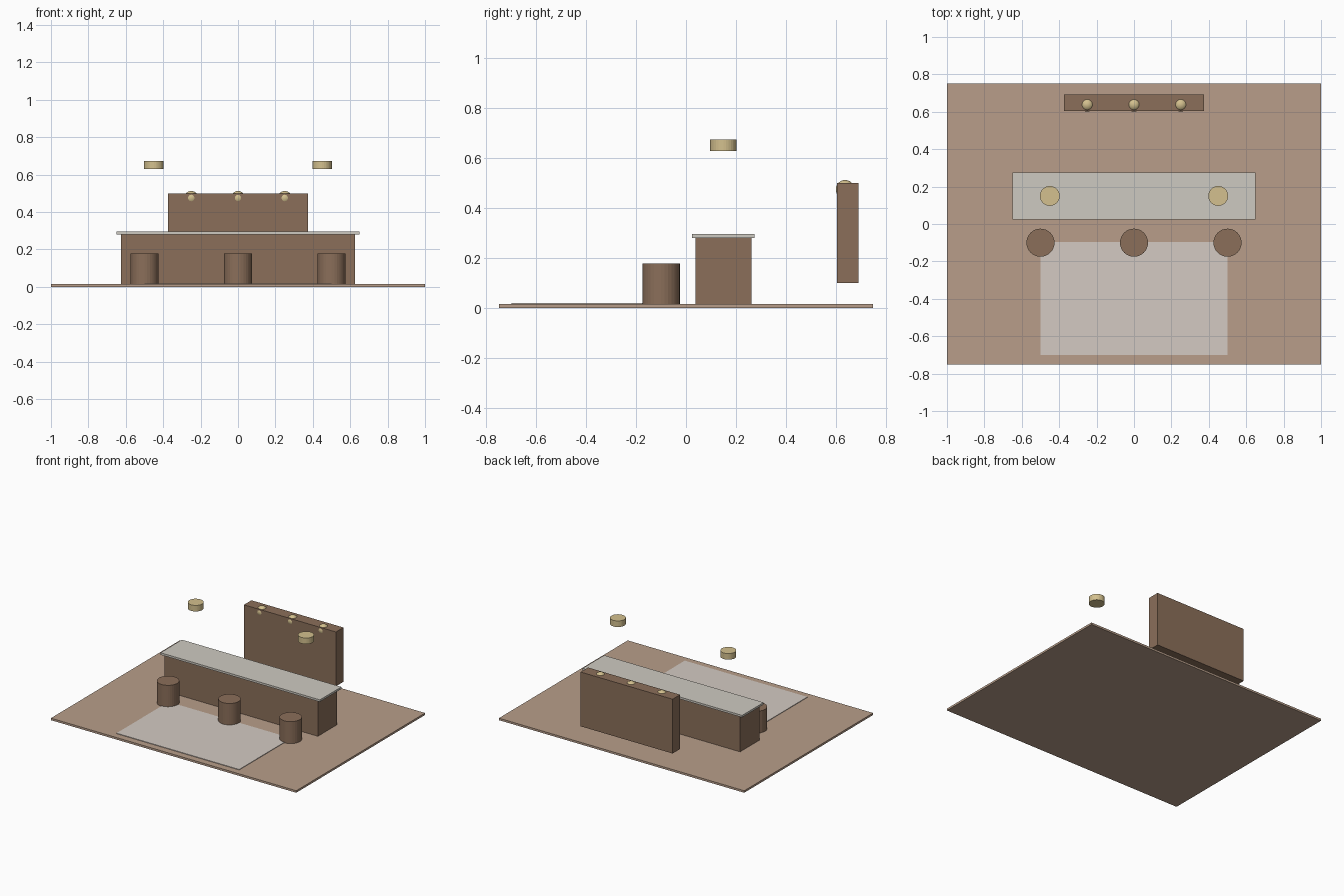
import bpy

if "Cube" in bpy.data.objects:
    bpy.data.objects.remove(bpy.data.objects["Cube"])


def srgb(hex_code):
    """Convert a hex colour to linear RGBA."""
    out = []
    for i in (0, 2, 4):
        c = int(hex_code[i:i + 2], 16) / 255
        out.append(c / 12.92 if c <= 0.04045 else ((c + 0.055) / 1.055) ** 2.4)
    return (*out, 1.0)


def material(name, hex_code):
    mat = bpy.data.materials.new(name)
    mat.use_nodes = True
    colour = srgb(hex_code)
    mat.diffuse_color = colour
    bsdf = next(n for n in mat.node_tree.nodes if n.type == 'BSDF_PRINCIPLED')
    bsdf.inputs["Base Color"].default_value = colour
    return mat


floor_tan = material("floor tan", "B89E8A")
wood_brown = material("wood brown", "8B6F5A")
stone_grey = material("stone grey", "CECAC1")
rug_beige = material("rug beige", "D3CAC2")
brass = material("brass", "D3C08E")


def finish(name, mat):
    obj = bpy.context.object
    obj.name = name
    obj.data.name = name
    obj.data.materials.append(mat)
    return obj


def box(name, mat, x_half, y_range, z_range):
    """Box centred on x = 0."""
    (y0, y1), (z0, z1) = y_range, z_range
    bpy.ops.mesh.primitive_cube_add(size=1, location=(0, (y0 + y1) / 2, (z0 + z1) / 2))
    bpy.context.object.scale = (2 * x_half, y1 - y0, z1 - z0)
    bpy.ops.object.transform_apply(location=False, rotation=False, scale=True)
    return finish(name, mat)


def drum(name, mat, x, y, radius, z_range):
    z0, z1 = z_range
    bpy.ops.mesh.primitive_cylinder_add(vertices=32, radius=radius, depth=z1 - z0,
                                        location=(x, y, (z0 + z1) / 2))
    return finish(name, mat)


# Floor and rug
box("floor", floor_tan, 1.0, (-0.75, 0.75), (0, 0.015))
box("rug", rug_beige, 0.5, (-0.7, -0.095), (0.01, 0.019))

# Bar counter with overhanging top
box("counter_base", wood_brown, 0.625, (0.0375, 0.2625), (0.004, 0.28))
box("counter_top", stone_grey, 0.65, (0.025, 0.275), (0.28, 0.295))

# Hanging back panel
box("back_panel", wood_brown, 0.375, (0.605, 0.692), (0.1, 0.5))

# Round stools and the bulbs set into the panel
for i, side in enumerate((-1, 0, 1), start=1):
    drum(f"stool_{i}", wood_brown, 0.5 * side, -0.1, 0.075, (0.004, 0.177))
    bpy.ops.mesh.primitive_uv_sphere_add(segments=24, ring_count=12, radius=0.0375,
                                         location=(0.25 * side, 0.638, 0.475))
    bpy.ops.object.shade_smooth()
    finish(f"bulb_{i}", brass)

# Pendant lamps above the counter
for label, side in (("right", -1), ("left", 1)):
    drum(f"pendant_lamp_{label}", brass, 0.45 * side, 0.15, 0.053, (0.629, 0.674))
